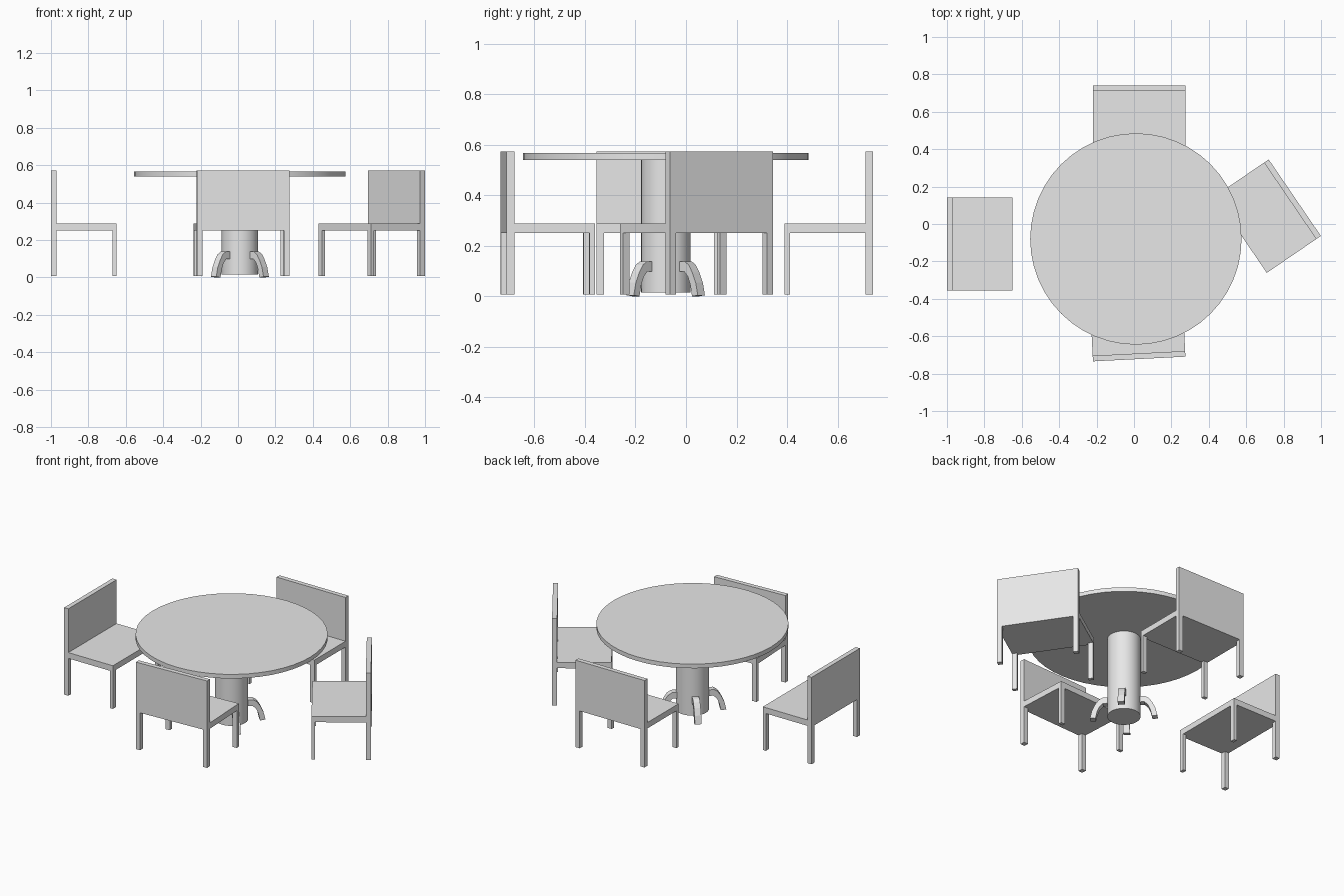
import bpy, bmesh, math
from mathutils import Matrix, Vector

cube = bpy.data.objects.get("Cube")
if cube:
    bpy.data.objects.remove(cube, do_unlink=True)

grey = bpy.data.materials.new("light_grey")
grey.use_nodes = True
grey.diffuse_color = (0.8, 0.8, 0.8, 1)
grey.node_tree.nodes["Principled BSDF"].inputs["Base Color"].default_value = (0.8, 0.8, 0.8, 1)

TABLE = Vector((0.01, -0.08, 0))


def make(name, bm, matrix):
    """Turn a bmesh into a grey object placed by a matrix."""
    bmesh.ops.recalc_face_normals(bm, faces=bm.faces)
    mesh = bpy.data.meshes.new(name)
    bm.to_mesh(mesh)
    bm.free()
    mesh.materials.append(grey)
    obj = bpy.data.objects.new(name, mesh)
    obj.matrix_world = matrix
    bpy.context.collection.objects.link(obj)
    return obj


def box(name, low, high, matrix):
    low, high = Vector(low), Vector(high)
    bm = bmesh.new()
    bmesh.ops.create_cube(bm, size=1, matrix=Matrix.Translation((low + high) / 2)
                          @ Matrix.Diagonal((*(high - low), 1)))
    return make(name, bm, matrix)


def disc(name, radius, bottom, top, sides):
    bm = bmesh.new()
    bmesh.ops.create_cone(bm, cap_ends=True, segments=sides, radius1=radius, radius2=radius,
                          depth=top - bottom, matrix=Matrix.Translation((0, 0, (top + bottom) / 2)))
    obj = make(name, bm, Matrix.Translation(TABLE))
    bpy.ops.object.select_all(action="DESELECT")
    obj.select_set(True)
    bpy.context.view_layer.objects.active = obj
    bpy.ops.object.shade_smooth_by_angle(angle=math.radians(30))


# Table top and column
disc("table_top", 0.565, 0.54, 0.567, 48)
disc("table_column", 0.098, 0.015, 0.54, 32)

# Four bent feet on the diagonals: radius and height outline, extruded sideways
outline = [(0.085, 0.138), (0.125, 0.138), (0.148, 0.124), (0.168, 0.095), (0.187, 0.055),
           (0.199, 0.004), (0.167, 0.0), (0.157, 0.045), (0.143, 0.078), (0.122, 0.099), (0.085, 0.099)]
for i in range(4):
    bm = bmesh.new()
    face = bm.faces.new([bm.verts.new((r, -0.02, z)) for r, z in outline])
    side = bmesh.ops.extrude_face_region(bm, geom=[face])["geom"]
    bmesh.ops.translate(bm, vec=(0, 0.04, 0), verts=[v for v in side if isinstance(v, bmesh.types.BMVert)])
    make(f"table_foot_{i + 1}", bm,
         Matrix.Translation(TABLE) @ Matrix.Rotation(math.radians(45 + 90 * i), 4, "Z"))


def chair(name, x, y, angle):
    """Chair facing local +y, turned by an angle in degrees."""
    place = Matrix.Translation((x, y, 0)) @ Matrix.Rotation(math.radians(angle), 4, "Z")
    w, d, leg = 0.2475, 0.175, 0.03
    box(name + "_seat", (-w, -d + leg, 0.25), (w, d, 0.288), place)
    box(name + "_back", (-w, -d, 0.25), (w, -d + leg, 0.572), place)
    for side, x0 in (("right", -w), ("left", w - leg)):
        box(f"{name}_rear_{side}_leg", (x0, -d, 0.008), (x0 + leg, -d + leg, 0.25), place)
        box(f"{name}_front_{side}_leg", (x0, d - 0.022, 0.008), (x0 + leg, d, 0.25), place)


# Chairs around the table
chair("right_chair", -0.825, -0.107, -90)
chair("rear_chair", 0.0275, 0.565, 180)
chair("front_chair", 0.019, -0.547, 2.9)
chair("left_chair", 0.715, 0.042, 124.3)
